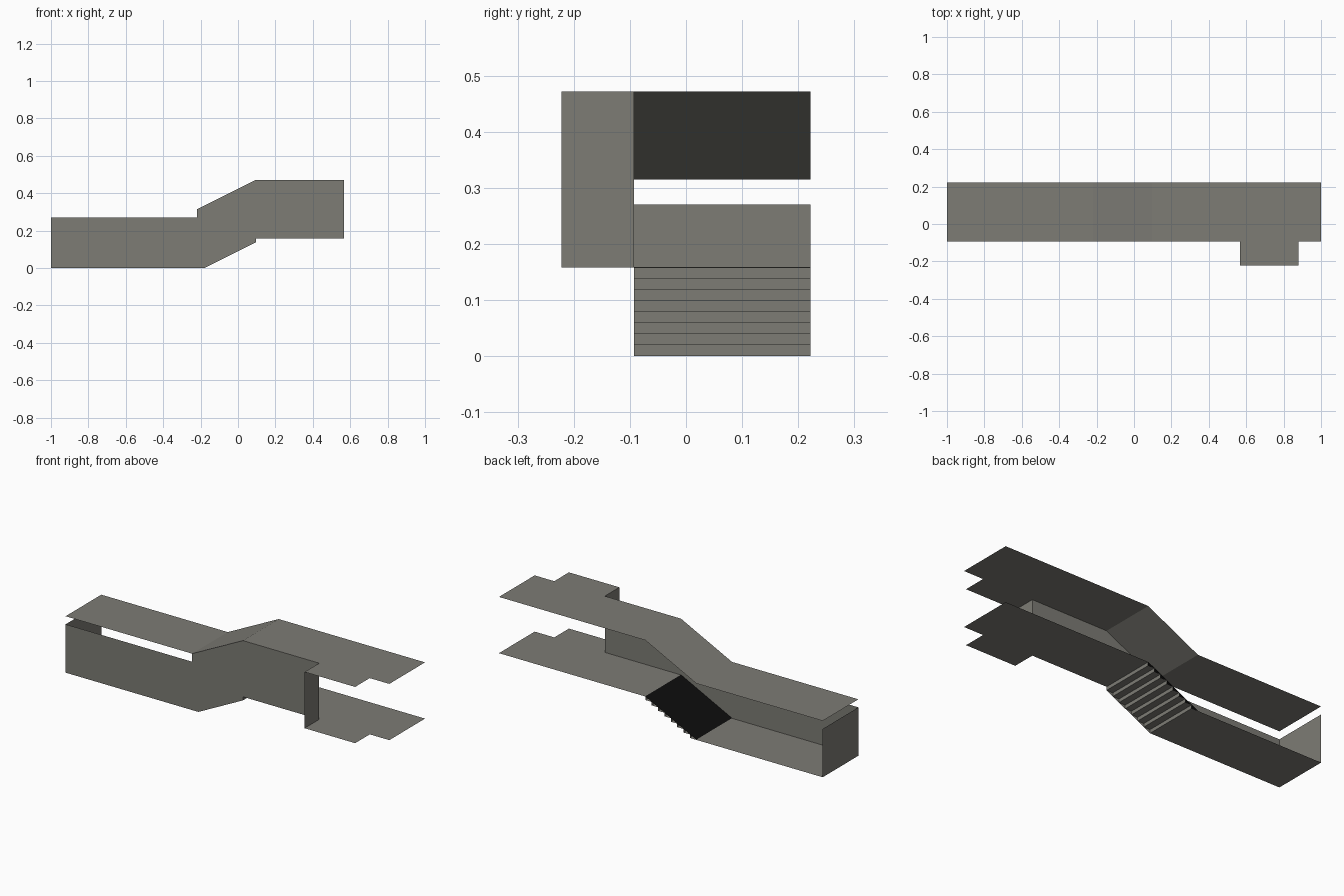
import bpy

if "Cube" in bpy.data.objects:
    bpy.data.objects.remove(bpy.data.objects["Cube"])

# Key dimensions
Y0, Y1, YB = -0.093, 0.222, -0.222        # corridor sides, alcove front
XS, XT, XA, XB = -0.219, 0.096, 0.567, 0.879  # slope start/end, alcove sides
ZF, ZL, ZC, ZT = 0.158, 0.270, 0.315, 0.472  # upper floor, low wall top, ceilings
STEPS = 8
RUN, RISE = (XT - XS) / STEPS, ZF / STEPS


def material(name, colour):
    m = bpy.data.materials.new(name)
    m.diffuse_color = (*colour, 1)
    m.use_nodes = True
    m.node_tree.nodes["Principled BSDF"].inputs["Base Color"].default_value = m.diffuse_color
    return m


stone = material("warm grey", (0.205, 0.2, 0.178))
black = material("ramp black", (0.004, 0.004, 0.004))


def sheet(name, polys, mat=stone):
    """Object made of single-sided polygons given as point lists."""
    verts, faces = [], []
    for p in polys:
        faces.append(range(len(verts), len(verts) + len(p)))
        verts += p
    me = bpy.data.meshes.new(name)
    me.from_pydata(verts, [], [list(f) for f in faces])
    me.materials.append(mat)
    ob = bpy.data.objects.new(name, me)
    bpy.context.collection.objects.link(ob)
    return ob


def strip(profile):
    """Quads spanning the corridor width along an (x, z) profile."""
    return [[(a, Y0, b), (c, Y0, d), (c, Y1, d), (a, Y1, b)]
            for (a, b), (c, d) in zip(profile, profile[1:])]


def landing(z):
    """Upper level plan with the side alcove."""
    plan = [(XT, Y0), (XA, Y0), (XA, YB), (XB, YB), (XB, Y0),
            (1, Y0), (1, Y1), (XT, Y1)]
    return [(x, y, z) for x, y in plan]


# Floors
sheet("lower_floor", strip([(-1, 0), (XS + RUN, 0)]))
sheet("upper_floor", [landing(ZF)])

# Stairs: riser then tread
steps = [(XS + RUN, 0)]
for i in range(1, STEPS + 1):
    steps.append((XS + i * RUN, i * RISE))
    if i < STEPS:
        steps.append((XS + (i + 1) * RUN, i * RISE))
sheet("stairs", strip(steps))

# Ramp lying on the stair noses
sheet("stair_ramp", strip([(XS, 0.001), (XT, ZF + 0.001)]), black)

# Ceilings
sheet("lower_ceiling", strip([(-1, ZC), (XS, ZC), (XT, ZT)]))
sheet("upper_ceiling", [landing(ZT)])

# Walls
sheet("front_wall", [
    [(x, Y0, z) for x, z in
     [(-1, 0), (XS + RUN, 0), (XS + RUN, ZL), (-1, ZL)]],
    [(x, Y0, z) for x, z in
     [(XS + RUN, 0), (XT, ZF - RISE), (XT, ZT), (XS, ZC), (XS, ZL), (XS + RUN, ZL)]],
    [(x, Y0, z) for x, z in [(XT, ZF), (XA, ZF), (XA, ZT), (XT, ZT)]],
])
sheet("end_wall", [[(-1, Y1, 0), (-1, Y0, 0), (-1, Y0, ZL), (-1, Y1, ZL)]])
sheet("alcove_wall", [[(XA, Y0, ZF), (XA, YB, ZF), (XA, YB, ZT), (XA, Y0, ZT)]])
